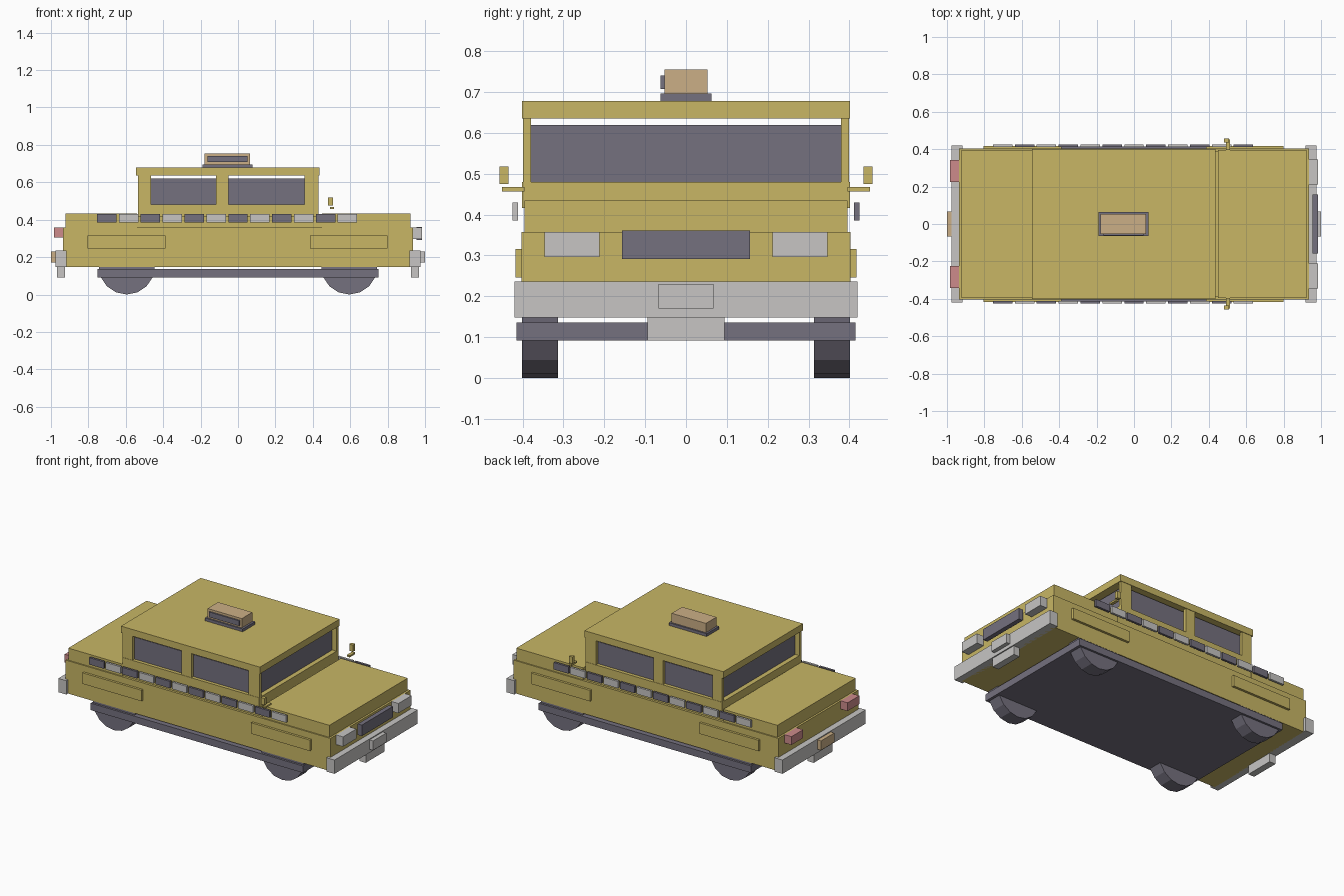
import bpy
import math

if "Cube" in bpy.data.objects:
    bpy.data.objects.remove(bpy.data.objects["Cube"])


def material(name, rgb):
    m = bpy.data.materials.new(name)
    m.diffuse_color = (*rgb, 1)
    m.use_nodes = True
    m.node_tree.nodes["Principled BSDF"].inputs["Base Color"].default_value = m.diffuse_color
    return m


GOLD = material("gold_paint", (0.58, 0.47, 0.13))
GREY = material("light_grey", (0.57, 0.56, 0.55))
DARK = material("dark_slate", (0.178, 0.165, 0.212))
TAN = material("tan", (0.60, 0.43, 0.24))
RED = material("lamp_red", (0.61, 0.26, 0.26))


def box(name, x, y, z, mat):
    """Box from its (min, max) range on each axis."""
    bpy.ops.mesh.primitive_cube_add(size=1, location=[(a + b) / 2 for a, b in (x, y, z)])
    o = bpy.context.object
    o.name = name
    o.scale = [abs(b - a) for a, b in (x, y, z)]
    bpy.ops.object.transform_apply(location=False, rotation=False, scale=True)
    o.data.materials.append(mat)
    return o


def side_range(s, lo, hi):
    """Range lo..hi measured outward, on side s."""
    return tuple(sorted((s * lo, s * hi)))


# Body shell
box("lower_body", (-0.935, 0.935), (-0.403, 0.403), (0.148, 0.357), GOLD)
box("hood", (0.45, 0.922), (-0.395, 0.395), (0.357, 0.434), GOLD)
box("trunk", (-0.922, -0.54), (-0.395, 0.395), (0.357, 0.434), GOLD)
box("door_section", (-0.54, 0.45), (-0.388, 0.388), (0.357, 0.416), GOLD)
box("chassis", (-0.75, 0.75), (-0.415, 0.415), (0.092, 0.136), DARK)

# Cabin
box("cabin_base", (-0.535, 0.43), (-0.401, 0.401), (0.416, 0.48), GOLD)
box("roof", (-0.545, 0.436), (-0.402, 0.402), (0.635, 0.678), GOLD)
box("window_glass", (-0.505, 0.40), (-0.379, 0.379), (0.478, 0.62), DARK)

for s in (-1, 1):
    # Window pillars
    for a, b in ((-0.535, -0.465), (-0.118, -0.05), (0.355, 0.43)):
        box("pillar", (a, b), side_range(s, 0.379, 0.399), (0.48, 0.635), GOLD)
    # Raised fender panels
    for a, b in ((-0.805, -0.388), (0.385, 0.80)):
        box("fender_panel", (a, b), side_range(s, 0.403, 0.418), (0.246, 0.316), GOLD)
    # Chequered trim strip
    for i in range(12):
        cx = -0.702 + 0.117 * i
        dark = (i % 2 == 0) == (s < 0)
        box("trim_block", (cx - 0.052, cx + 0.052), side_range(s, 0.411, 0.425),
            (0.386, 0.43), DARK if dark else GREY)
    # Door mirrors
    box("mirror_arm", (0.492, 0.512), side_range(s, 0.395, 0.451), (0.456, 0.467), GOLD)
    box("mirror", (0.481, 0.507), side_range(s, 0.435, 0.457), (0.475, 0.518), GOLD)
    # Lamps
    box("headlight", (0.935, 0.984), side_range(s, 0.212, 0.346), (0.296, 0.358), GREY)
    box("taillight", (-0.984, -0.935), side_range(s, 0.224, 0.342), (0.305, 0.358), RED)
    # Wheels
    for x in (-0.595, 0.595):
        bpy.ops.mesh.primitive_cylinder_add(vertices=16, radius=0.15, depth=0.088,
                                            location=(x, s * 0.358, 0.15),
                                            rotation=(math.pi / 2, 0, 0))
        wheel = bpy.context.object
        wheel.name = "wheel"
        wheel.data.materials.append(DARK)

# Bumpers with lower step and number plate at both ends
for e, label, plate in ((1, "front", GREY), (-1, "rear", TAN)):
    box(label + "_bumper", side_range(e, 0.918, 0.975), (-0.42, 0.42), (0.148, 0.236), GREY)
    box(label + "_step", side_range(e, 0.925, 0.968), (-0.094, 0.094), (0.092, 0.148), GREY)
    box(label + "_plate", side_range(e, 0.975, 1.0), (-0.067, 0.067), (0.17, 0.23), plate)
box("grille", (0.955, 0.984), (-0.157, 0.157), (0.291, 0.361), DARK)

# Roof sign
box("sign_base", (-0.19, 0.077), (-0.063, 0.063), (0.678, 0.696), DARK)
box("sign", (-0.178, 0.064), (-0.053, 0.053), (0.696, 0.755), TAN)
box("sign_panel", (-0.163, 0.052), (-0.062, -0.053), (0.708, 0.741), DARK)
